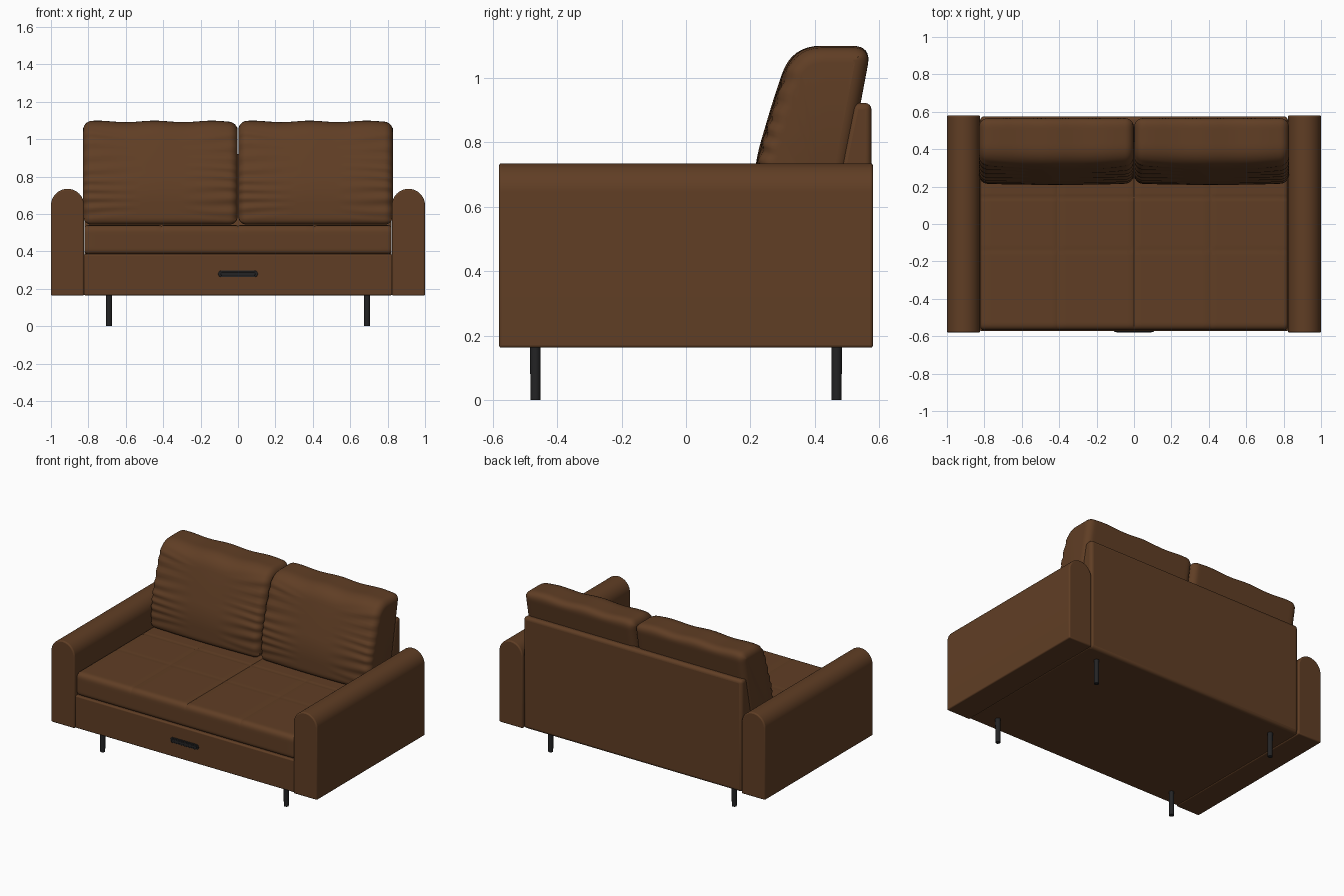
import bpy, bmesh, math
from mathutils import Vector

if "Cube" in bpy.data.objects:
    bpy.data.objects.remove(bpy.data.objects["Cube"], do_unlink=True)


def material(name, color):
    m = bpy.data.materials.new(name)
    m.use_nodes = True
    m.diffuse_color = color
    m.node_tree.nodes["Principled BSDF"].inputs["Base Color"].default_value = color
    return m


LEATHER = material("brown leather", (0.117, 0.048, 0.018, 1))
BLACK = material("black metal", (0.017, 0.017, 0.018, 1))


def finish(name, bm, mat, bevel=0, segments=3):
    bmesh.ops.recalc_face_normals(bm, faces=bm.faces)
    mesh = bpy.data.meshes.new(name)
    bm.to_mesh(mesh)
    bm.free()
    mesh.materials.append(mat)
    ob = bpy.data.objects.new(name, mesh)
    bpy.context.collection.objects.link(ob)
    if bevel:
        mod = ob.modifiers.new("soft edges", "BEVEL")
        mod.width, mod.segments, mod.limit_method = bevel, segments, "ANGLE"
        mod.angle_limit = math.radians(40)
    bpy.ops.object.select_all(action="DESELECT")
    ob.select_set(True)
    bpy.context.view_layer.objects.active = ob
    bpy.ops.object.shade_smooth_by_angle(angle=math.radians(40))
    return ob


def extrude(name, points, offset, mat, bevel=0, segments=3):
    """Closed outline pushed along an offset vector."""
    bm = bmesh.new()
    face = bm.faces.new([bm.verts.new(p) for p in points])
    out = bmesh.ops.extrude_face_region(bm, geom=[face])
    bmesh.ops.translate(bm, vec=offset,
                        verts=[v for v in out["geom"] if isinstance(v, bmesh.types.BMVert)])
    return finish(name, bm, mat, bevel, segments)


def rounded(corners, step=0.012):
    """Counter-clockwise (y, z, radius) corners to a dense rounded outline."""
    pts = []
    n = len(corners)
    for i, (y, z, r) in enumerate(corners):
        c = Vector((y, z))
        before = (Vector(corners[i - 1][:2]) - c).normalized() * r
        after = (Vector(corners[(i + 1) % n][:2]) - c).normalized() * r
        for k in range(9):
            t = k / 8
            pts.append(c + before * (1 - t) ** 2 + after * t * t)
    dense = []
    for a, b in zip(pts, pts[1:] + pts[:1]):
        count = max(1, round((b - a).length / step))
        dense += [a.lerp(b, k / count) for k in range(count)]
    return dense


def cushion(name, x0, x1, corners, radius, shape, extra=()):
    """Outline lofted along x with rounded ends, then shaped by a function."""
    outline = rounded(corners)
    n = len(outline)
    normals = []
    for i in range(n):
        t = (outline[(i + 1) % n] - outline[i - 1]).normalized()
        normals.append(Vector((t.y, -t.x)))
    stations = []
    for k in range(7):
        a = math.pi / 2 * k / 6
        d, inset = radius * (1 - math.cos(a)), radius * (1 - math.sin(a))
        stations += [(x0 + d, inset), (x1 - d, inset)]
    span = x1 - x0 - 2 * radius
    stations += [(x0 + radius + span * k / 40, 0) for k in range(1, 40)]
    stations += [(x, 0) for x in extra]
    bm = bmesh.new()
    rings = []
    for x, inset in sorted(stations):
        ring = []
        for p, nrm in zip(outline, normals):
            q = p + nrm * (shape((x - x0) / (x1 - x0), x, p, nrm) - inset)
            ring.append(bm.verts.new((x, q.x, q.y)))
        rings.append(ring)
    for a, b in zip(rings, rings[1:]):
        for i in range(n):
            j = (i + 1) % n
            bm.faces.new((a[i], a[j], b[j], b[i]))
    bm.faces.new(rings[0])
    bm.faces.new(rings[-1])
    bmesh.ops.remove_doubles(bm, verts=bm.verts, dist=0.0001)
    return finish(name, bm, LEATHER)


def box(name, lo, hi, bevel):
    pts = [(lo[0], lo[1], lo[2]), (hi[0], lo[1], lo[2]),
           (hi[0], hi[1], lo[2]), (lo[0], hi[1], lo[2])]
    return extrude(name, pts, (0, 0, hi[2] - lo[2]), LEATHER, bevel)


# Base frame
box("base_frame", (-0.825, -0.572, 0.165), (0.825, 0.56, 0.385), 0.008)

# Backrest panel with a sloping front
back = [(y, z) for y, z in ((0.575, 0.165), (0.575, 0.922), (0.518, 0.922), (0.43, 0.5), (0.43, 0.165))]
extrude("back_panel", [(-0.822, y, z) for y, z in back], (1.644, 0, 0), LEATHER, 0.02, 4)

# Arms with round tops
for side, name in ((-1, "right_arm"), (1, "left_arm")):
    r = 0.0885
    arc = [(0.9115 + r * math.cos(math.pi * k / 24), 0.646 + r * math.sin(math.pi * k / 24))
           for k in range(25)]
    outline = [(1.0, 0.163)] + arc + [(0.823, 0.163)]
    extrude(name, [(side * x, -0.58, z) for x, z in outline], (0, 1.16, 0), LEATHER, 0.008)

# Seat cushion with stitched grooves
SEAMS_X = (-0.41, 0, 0.41)
SEAMS_Y = (-0.14, 0.14)


def seat_shape(u, x, p, nrm):
    top = max(0, nrm.y)
    near = min([abs(x - s) for s in SEAMS_X] + [abs(p.x - s) for s in SEAMS_Y])
    return -0.004 * top * max(0, 1 - near / 0.009)


seam_stations = [s + d for s in SEAMS_X for d in (-0.009, -0.004, 0.001, 0.004, 0.009)]
cushion("seat_cushion", -0.822, 0.822,
        [(-0.568, 0.385, 0.03), (0.47, 0.385, 0.03), (0.47, 0.54, 0.03), (-0.568, 0.54, 0.04)],
        0.02, seat_shape, seam_stations)


# Back cushions with side folds and a wavy top
def back_shape(u, x, p, nrm):
    front, top = max(0, -nrm.x), max(0, nrm.y)
    edge = abs(2 * u - 1)
    fade = max(0, min(1, (p.y - 0.56) / 0.06, (1.08 - p.y) / 0.08))
    fan = p.y + 0.05 * (1 - edge) * (p.y - 0.8) / 0.25
    fold = math.sin(fan * 105 + 1.5 * math.sin(fan * 17 + 5 * u))
    wrinkle = 0.007 * front * fade * max(0, edge - 0.25) * fold
    puff = 0.012 * front * (1 - edge ** 2) - 0.01 * front
    return wrinkle + puff + 0.004 * top * math.sin(u * 17) - 0.003 * top


PILLOW = [(0.21, 0.543, 0.04), (0.47, 0.543, 0.04), (0.575, 1.098, 0.06),
          (0.33, 1.098, 0.09), (0.275, 0.94, 0.07), (0.213, 0.73, 0.08)]
cushion("right_back_cushion", -0.828, -0.002, PILLOW, 0.045, back_shape)
cushion("left_back_cushion", 0.002, 0.828, PILLOW, 0.045, back_shape)


# Pull handle: capsule plate with a raised bar
def capsule(name, half, r, y, depth):
    pts = []
    for side in (1, -1):
        for k in range(13):
            a = math.pi * k / 12 - math.pi / 2
            pts.append((side * (half - r + r * math.cos(a)), y, 0.28 + side * r * math.sin(a)))
    extrude(name, pts, (0, depth, 0), BLACK, 0.002, 2)


capsule("handle_plate", 0.106, 0.018, -0.577, 0.01)
capsule("handle_bar", 0.094, 0.009, -0.58, 0.008)

# Legs
for sx, lr in ((-1, "right"), (1, "left")):
    for sy, fb in ((-1, "front"), (1, "back")):
        bm = bmesh.new()
        bmesh.ops.create_cone(bm, cap_ends=True, segments=24, radius1=0.0155, radius2=0.0165, depth=0.17)
        bmesh.ops.translate(bm, verts=bm.verts, vec=(sx * 0.69, sy * 0.467, 0.085))
        finish(f"{fb}_{lr}_leg", bm, BLACK, 0.002, 2)
